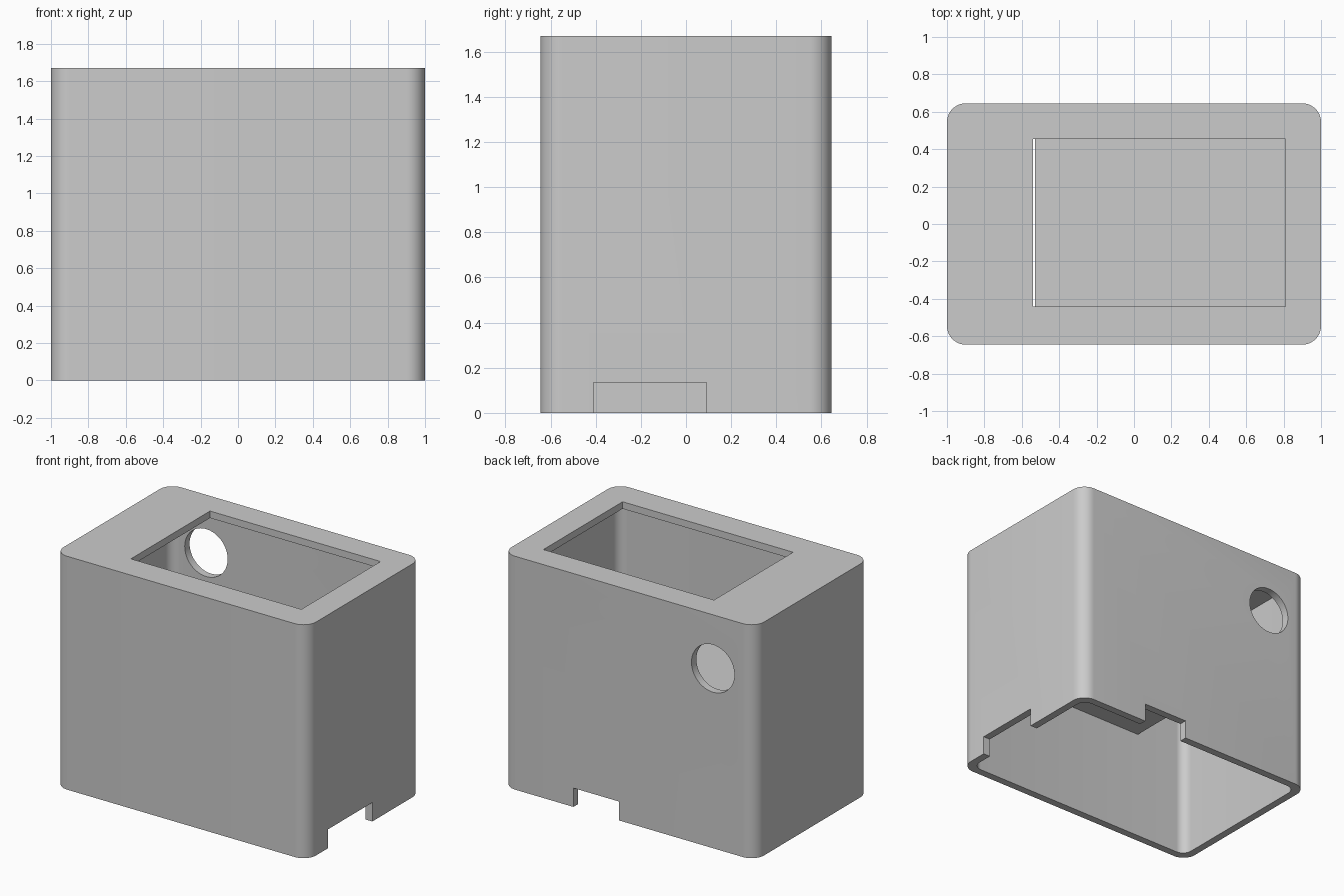
import bpy
import bmesh
from math import pi

W, D, H = 2.0, 1.29, 1.67      # outer size
T = 0.055                      # wall thickness
LIP = 0.05                     # top plate thickness

if "Cube" in bpy.data.objects:
    bpy.data.objects.remove(bpy.data.objects["Cube"], do_unlink=True)

grey = bpy.data.materials.new("plain_grey")
grey.use_nodes = True
grey.diffuse_color = (0.6, 0.6, 0.6, 1)
for node in grey.node_tree.nodes:
    if node.type == 'BSDF_PRINCIPLED':
        node.inputs["Base Color"].default_value = (0.6, 0.6, 0.6, 1)


def add_object(name, bm):
    mesh = bpy.data.meshes.new(name)
    bm.to_mesh(mesh)
    bm.free()
    mesh.materials.append(grey)
    obj = bpy.data.objects.new(name, mesh)
    bpy.context.collection.objects.link(obj)
    return obj


def box(name, xs, ys, zs, radius=0.0):
    """Box between limits, with optional rounded upright edges."""
    bm = bmesh.new()
    bmesh.ops.create_cube(bm, size=1)
    for v in bm.verts:
        v.co = [lim[1] if c > 0 else lim[0] for c, lim in zip(v.co, (xs, ys, zs))]
    if radius:
        upright = [e for e in bm.edges
                   if abs(e.verts[0].co.z - e.verts[1].co.z) > 0.01]
        bmesh.ops.bevel(bm, geom=upright, offset=radius, segments=10,
                        profile=0.5, affect='EDGES')
    return add_object(name, bm)


def cylinder_y(name, x, y, z, radius, depth):
    bpy.ops.mesh.primitive_cylinder_add(vertices=48, radius=radius, depth=depth,
                                        location=(x, y, z), rotation=(pi / 2, 0, 0))
    obj = bpy.context.object
    obj.name = name
    obj.data.materials.append(grey)
    return obj


# Housing with rounded corners
housing = box("housing", (-W / 2, W / 2), (-D / 2, D / 2), (0, H), 0.1)

cutters = [
    # Hollow inside, open below
    box("cavity", (-W / 2 + T, W / 2 - T), (-D / 2 + T, D / 2 - T),
        (-0.1, H - LIP), 0.07),
    # Window in the top plate
    box("top_window", (-0.54, 0.81), (-0.44, 0.455), (H - 0.2, H + 0.1)),
    # Notch at the foot of the +x wall
    box("side_notch", (0.85, 1.1), (-0.41, 0.09), (-0.1, 0.135)),
    # Notch at the foot of the back wall
    box("back_notch", (0.08, 0.44), (0.5, 0.75), (-0.1, 0.135)),
    # Round hole through the back wall
    cylinder_y("back_hole", -0.665, D / 2, 1.286, 0.17, 0.25),
]

for cutter in cutters:
    cutter.hide_render = True
    mod = housing.modifiers.new(cutter.name, 'BOOLEAN')
    mod.operation = 'DIFFERENCE'
    mod.solver = 'EXACT'
    mod.object = cutter

bpy.ops.object.select_all(action='DESELECT')
housing.select_set(True)
bpy.context.view_layer.objects.active = housing
for mod in list(housing.modifiers):
    bpy.ops.object.modifier_apply(modifier=mod.name)
for cutter in cutters:
    bpy.data.objects.remove(cutter, do_unlink=True)
bpy.ops.object.shade_smooth_by_angle(angle=pi / 6)

# Shelf halfway up inside, reaching three of the walls
edge = T - 0.02
box("inner_shelf", (-0.53, W / 2 - edge), (-D / 2 + edge, D / 2 - edge), (0.8, 0.85))
